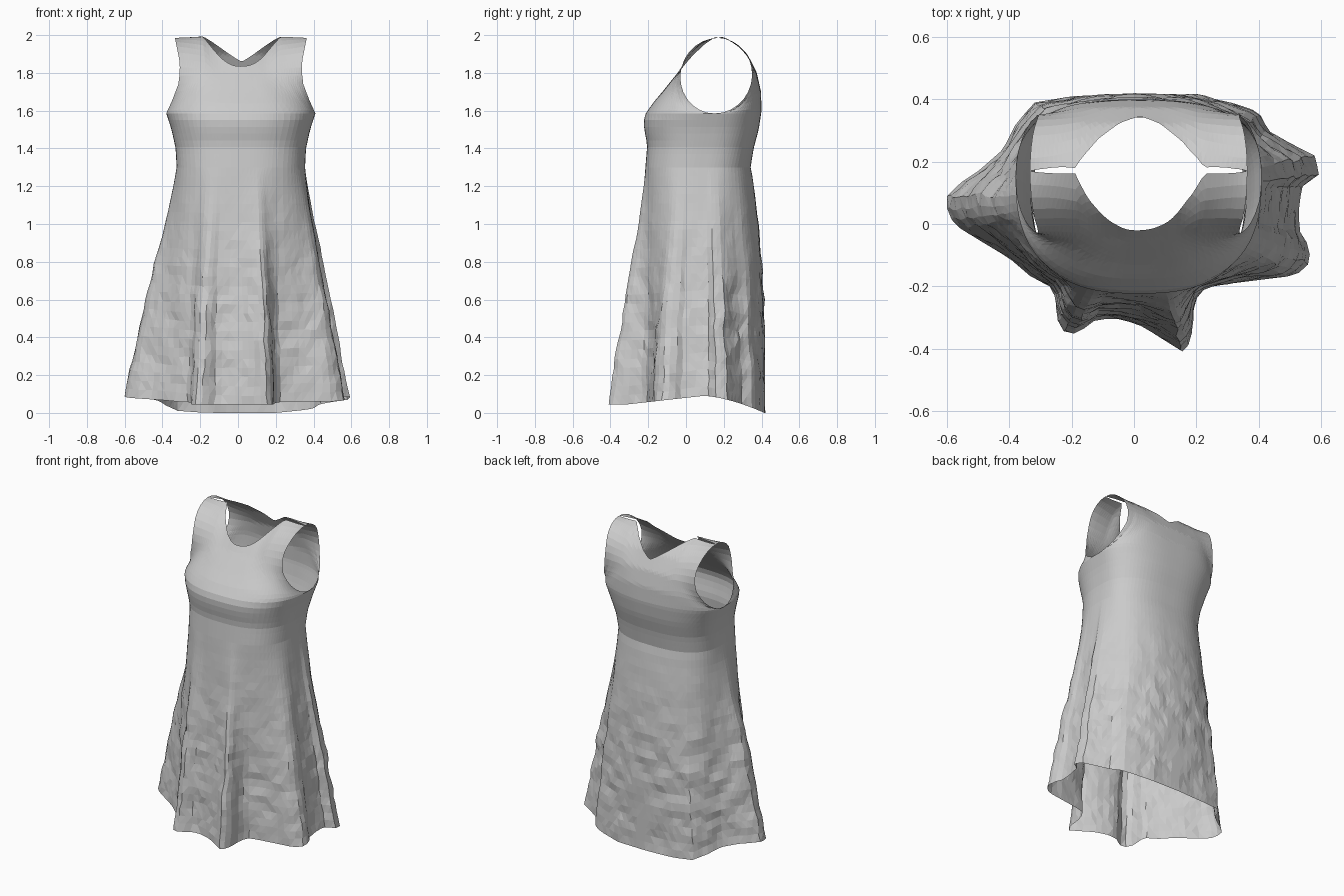
import bpy, bmesh, math
from mathutils import Vector, noise

if "Cube" in bpy.data.objects:
    bpy.data.objects.remove(bpy.data.objects["Cube"])

N = 48                 # columns per half (front / back)
CX, CY = 0.015, 0.09   # body axis


def interp(pts, t):
    for (a, p), (b, q) in zip(pts, pts[1:]):
        if t <= b:
            return p + (q - p) * max(0, t - a) / (b - a)
    return pts[-1][1]


# Profiles as (z, value)
FRONT = [(1.3, -.215), (1.42, -.205), (1.48, -.217), (1.54, -.226), (1.585, -.213),
         (1.64, -.175), (1.7, -.125), (1.8, -.045), (1.9, .025), (1.95, .07),
         (1.98, .12), (1.995, .17)]
BACK = [(1.3, .342), (1.4, .358), (1.5, .385), (1.6, .4), (1.7, .397), (1.8, .375),
        (1.9, .325), (1.95, .28), (1.985, .22), (1.995, .17)]
WIDTH = [(1.3, .34), (1.4, .345), (1.5, .367), (1.585, .395), (1.65, .365),
         (1.75, .327), (1.85, .322), (1.99, .35)]
FLARE = [(.09, 1), (.4, .76), (.6, .59), (.8, .41), (1, .22), (1.2, .06), (1.3, 0)]

# Hem outline seen from above: back half right to left, front half left to right
HEM_BACK = [(.535, .09), (.54, .12), (.595, .16), (.58, .22), (.5, .26), (.43, .3),
            (.4, .36), (.33, .385), (.2, .415), (0, .42), (-.2, .41), (-.32, .39),
            (-.38, .32), (-.42, .24), (-.5, .17), (-.56, .13), (-.6, .09)]
HEM_FRONT = [(-.6, .09), (-.6, .05), (-.58, 0), (-.5, -.05), (-.4, -.11), (-.33, -.17),
             (-.25, -.21), (-.25, -.3), (-.22, -.355), (-.18, -.35), (-.12, -.305),
             (-.04, -.305), (.03, -.33), (.1, -.375), (.165, -.415), (.185, -.36),
             (.19, -.28), (.21, -.21), (.28, -.195), (.4, -.18), (.52, -.165),
             (.57, -.12), (.555, -.06), (.53, -.02), (.53, .05), (.535, .09)]


def resample(pts, n):
    """n points evenly spaced along an open polyline, last end left out."""
    s = [(0, Vector(pts[0]))]
    for p in pts[1:]:
        v = Vector(p)
        s.append((s[-1][0] + (v - s[-1][1]).length, v))
    return [interp(s, s[-1][0] * i / n) for i in range(n)]


hem = resample(HEM_BACK, N) + resample(HEM_FRONT, N)
theta = [math.atan2(p.y - CY, p.x - CX) for p in hem]
theta[0], theta[N] = 0, math.pi


def ring(j, z):
    """Point of the rounded-box body section; also its normalised x and side weight."""
    c = interp([(1.3, CY), (1.585, .15)], z)
    a = interp(WIDTH, z)
    front = j > N
    b = c - interp(FRONT, z) if front else interp(BACK, z) - c
    ct, st = math.cos(theta[j]), abs(math.sin(theta[j]))
    r = (abs(ct / a) ** 2.6 + (st / b) ** 2.6) ** (-1 / 2.6)
    y = r * st
    return Vector((CX + r * ct, c - y if front else c + y, z)), r * ct / a, 1 - y / b


def hem_z(y):
    if y < CY:
        return .09 - .045 * min(1, (CY - y) / .4)
    return .09 - .09 * min(1, (y - CY) / .325) ** 1.6


bm = bmesh.new()


def add_rows(rows, cyclic):
    for lo, hi in zip(rows, rows[1:]):
        n = len(lo)
        for j in range(n if cyclic else n - 1):
            k = (j + 1) % n
            bm.faces.new((lo[j], lo[k], hi[k], hi[j]))


# Skirt: body section blended into the folded hem outline
rows = []
SK = 26
for i in range(SK):
    z0 = .09 + 1.21 * i / SK
    s = interp(FLARE, z0)
    row = []
    for j in range(2 * N):
        base = ring(j, 1.3)[0]
        hz = hem_z(hem[j].y)
        z = 1.3 - (1.3 - hz) * (1 - i / SK)
        p = Vector((*base.xy.lerp(hem[j], s), z))
        p.y += .03 * math.sin(math.pi * s ** .7) * max(0, math.sin(theta[j])) ** 2
        if i:   # crumpled cloth
            d = noise.noise_vector(p * 9) * .013 + noise.noise_vector(p * 22) * .006
            d.z *= .5
            p += d * min(1, s * 1.6)
            p.y = min(p.y, .418)
        row.append(bm.verts.new(p))
    rows.append(row)

# Bodice up to the underarm
BO = 8
for i in range(BO + 1):
    z = 1.3 + .285 * i / BO
    rows.append([bm.verts.new(ring(j, z)[0]) for j in range(2 * N)])
add_rows(rows, True)
under = rows[-1]

# Chest and back panels between armholes, up to neckline and shoulders
UP = 14
for front in (False, True):
    idx = [(j + N * front) % (2 * N) for j in range(N + 1)]
    prof = FRONT if front else BACK
    panel = [[under[j] for j in idx]]
    for i in range(1, UP + 1):
        v = i / UP
        phi = math.pi * v
        ez = 1.785 - .2 * math.cos(phi)
        ey = .15 + .02 * v + (-.19 if front else .19) * math.sin(phi)
        row = []
        for k, j in enumerate(idx):
            _, sx, g = ring(j, 1.585)
            u = 1 - 2 * k / N
            u = -u if front else u
            if k in (0, N):
                g, sx = 1, u
            m = min(1, 1.6 * v)
            sx += (u - sx) * m * m * (3 - 2 * m)
            d = min(1, abs(u * .35 - .005) / .205)
            top = 1.835 + .16 * d ** 2.5 if front else 1.86 + .135 * d ** 1.15
            z = 1.585 + (top - 1.585) * v
            z += (ez - z) * g
            y = interp(prof, z)
            y += (ey - y) * g
            row.append(bm.verts.new((CX + interp(WIDTH, z) * sx, y, z)))
        panel.append(row)
    add_rows(panel, False)

# Join shoulder seams, facet the cloth
bmesh.ops.remove_doubles(bm, verts=bm.verts, dist=.0015)
bmesh.ops.triangulate(bm, faces=bm.faces, quad_method='SHORT_EDGE')
bmesh.ops.recalc_face_normals(bm, faces=bm.faces)
me = bpy.data.meshes.new("dress")
bm.to_mesh(me)
bm.free()
bpy.context.collection.objects.link(bpy.data.objects.new("dress", me))
